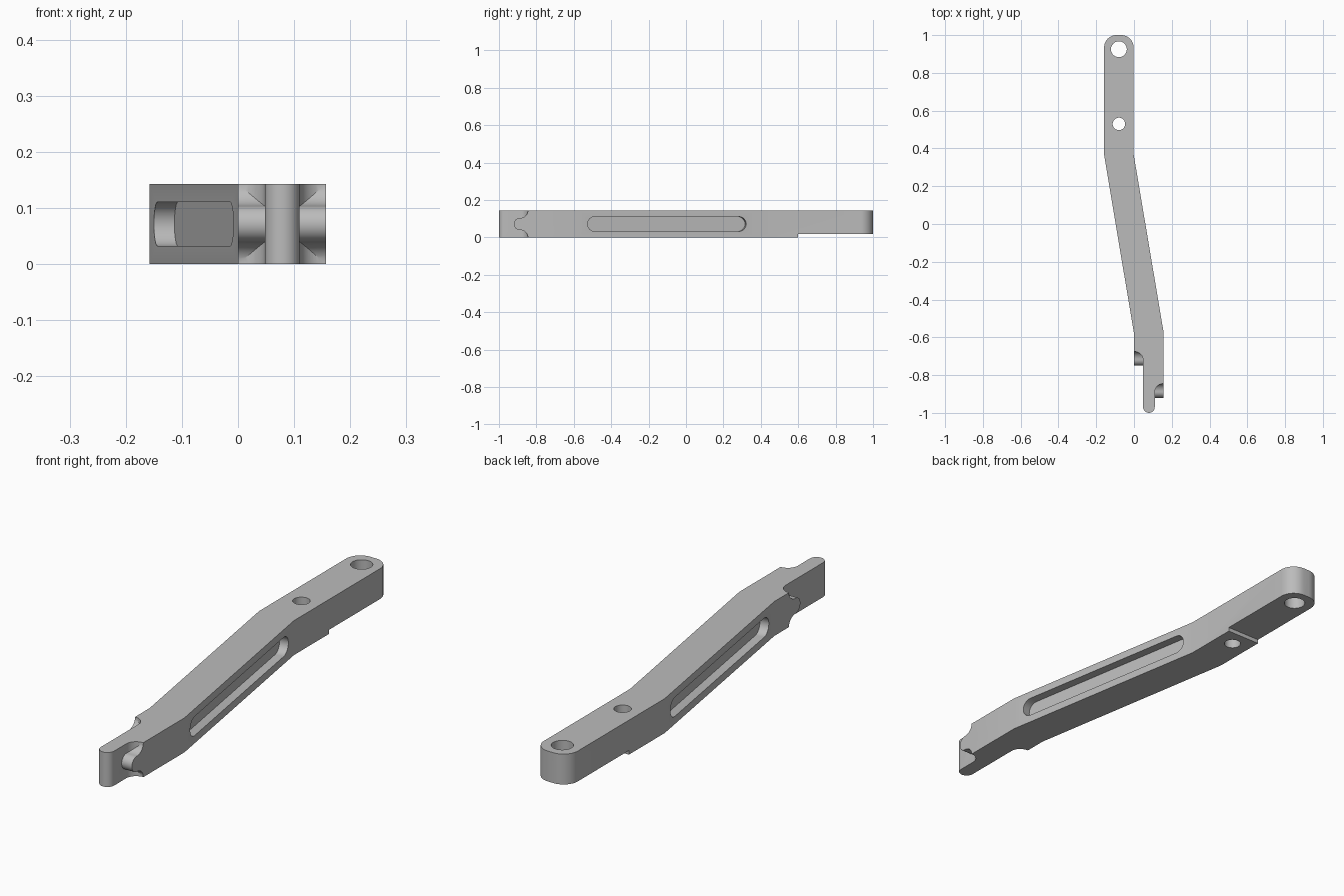
import bpy, bmesh, math
from mathutils import Matrix, Vector

if "Cube" in bpy.data.objects:
    bpy.data.objects.remove(bpy.data.objects["Cube"])

H = 0.143                    # bar height
W = 0.157                    # half of total width, also bar width
TL, TR = 0.048, 0.110        # tongue sides
TIP = (TR - TL) / 2

steel = bpy.data.materials.new("grey_steel")
steel.diffuse_color = (0.5, 0.5, 0.5, 1)
steel.use_nodes = True
steel.node_tree.nodes["Principled BSDF"].inputs["Base Color"].default_value = steel.diffuse_color


def arc(cx, cy, rx, ry, a0, a1, n=12):
    """Points on an elliptical arc, angles in degrees."""
    out = []
    for i in range(n + 1):
        a = math.radians(a0 + (a1 - a0) * i / n)
        out.append((cx + rx * math.cos(a), cy + ry * math.sin(a)))
    return out


def prism(name, pts, depth, matrix=Matrix()):
    """Extrude a flat outline along local z, then place it with a matrix."""
    bm = bmesh.new()
    face = bm.faces.new([bm.verts.new((x, y, 0)) for x, y in pts])
    top = bmesh.ops.extrude_face_region(bm, geom=[face])["geom"]
    bmesh.ops.translate(bm, vec=(0, 0, depth),
                        verts=[v for v in top if isinstance(v, bmesh.types.BMVert)])
    bmesh.ops.transform(bm, matrix=matrix, verts=bm.verts)
    bmesh.ops.recalc_face_normals(bm, faces=bm.faces)
    mesh = bpy.data.meshes.new(name)
    bm.to_mesh(mesh)
    bm.free()
    mesh.materials.append(steel)
    ob = bpy.data.objects.new(name, mesh)
    bpy.context.collection.objects.link(ob)
    return ob


def combine(target, tool, operation):
    mod = target.modifiers.new(tool.name, 'BOOLEAN')
    mod.operation, mod.solver, mod.object = operation, 'EXACT', tool
    bpy.context.view_layer.objects.active = target
    bpy.ops.object.modifier_apply(modifier=mod.name)
    bpy.data.objects.remove(tool)


# Cranked bar with rounded rear end, filleted shoulders and front tongue
R = 0.065
outline = (
    [(-0.158, 0.365)]
    + [(0, -0.58), (0, -0.675)]
    + arc(0, -0.72, TL, 0.045, 90, 0)[1:]
    + arc(TL + TIP, -1 + TIP, TIP, TIP, 180, 360)
    + arc(W, -0.89, W - TR, 0.045, 180, 90)
    + [(W, -0.575), (-0.002, 0.37)]
    + arc(-0.002 - R, 1 - R, R, R, 0, 90)
    + arc(-0.158 + R, 1 - R, R, R, 90, 180)
)
bar = prism("lever_bar", outline, H)

# Rounded shoulder noses: local x = world y, local y = world z, local z = world x
to_side = Matrix(((0, 0, 1, 0), (1, 0, 0, 0), (0, 1, 0, 0), (0, 0, 0, 1)))
for name, x0, x1, tip in (("left_nose", 0, TL + 0.01, -0.75),
                          ("right_nose", TR - 0.01, W, -0.92)):
    r = 0.032
    g = H / 2 - r
    cy = tip + r
    root = tip + 0.075
    profile = (arc(cy, H, root - cy, g, 0, -90)
               + arc(cy, H / 2, r, r, 90, 270, 20)[1:-1]
               + arc(cy, 0, root - cy, g, 90, 0)
               + [(root + 0.02, H / 2)])
    nose = prism(name, profile, x1 - x0, Matrix.Translation((x0, 0, 0)) @ to_side)
    combine(bar, nose, 'UNION')

# Pivot hole and smaller pin hole
for name, y, r in (("pivot_hole", 0.925, 0.042), ("pin_hole", 0.53, 0.033)):
    ring = arc(-0.08, y, r, r, 0, 360, 40)[:-1]
    combine(bar, prism(name, ring, H + 0.2, Matrix.Translation((0, 0, -0.1))), 'DIFFERENCE')

# Step under the rear end
step = [(-0.3, 0.6), (0.3, 0.6), (0.3, 1.1), (-0.3, 1.1)]
combine(bar, prism("step_cut", step, 0.117, Matrix.Translation((0, 0, -0.1))), 'DIFFERENCE')

# Long round-ended pockets in both slanted sides
along = Vector((-0.158, 0.945, 0)).normalized()
out = Vector((along.y, -along.x, 0))
up = Vector((0, 0, 1))
SL, SR, DEPTH = 0.43, 0.0395, 0.037
slot = arc(SL - SR, 0, SR, SR, -90, 90) + arc(-SL + SR, 0, SR, SR, 90, 270)
for name, side, mid in (("right_pocket", 1, Vector((0.0775, -0.1025, H / 2))),
                        ("left_pocket", -1, Vector((-0.079, -0.1075, H / 2)))):
    n = out * side
    m = Matrix((along, up, n)).transposed().to_4x4()
    m.translation = mid - n * DEPTH
    combine(bar, prism(name, slot, DEPTH + 0.05, m), 'DIFFERENCE')

# Smooth the round surfaces, keep machined edges sharp
bpy.ops.object.select_all(action='DESELECT')
bar.select_set(True)
bpy.context.view_layer.objects.active = bar
bpy.ops.object.shade_smooth_by_angle(angle=math.radians(25))
